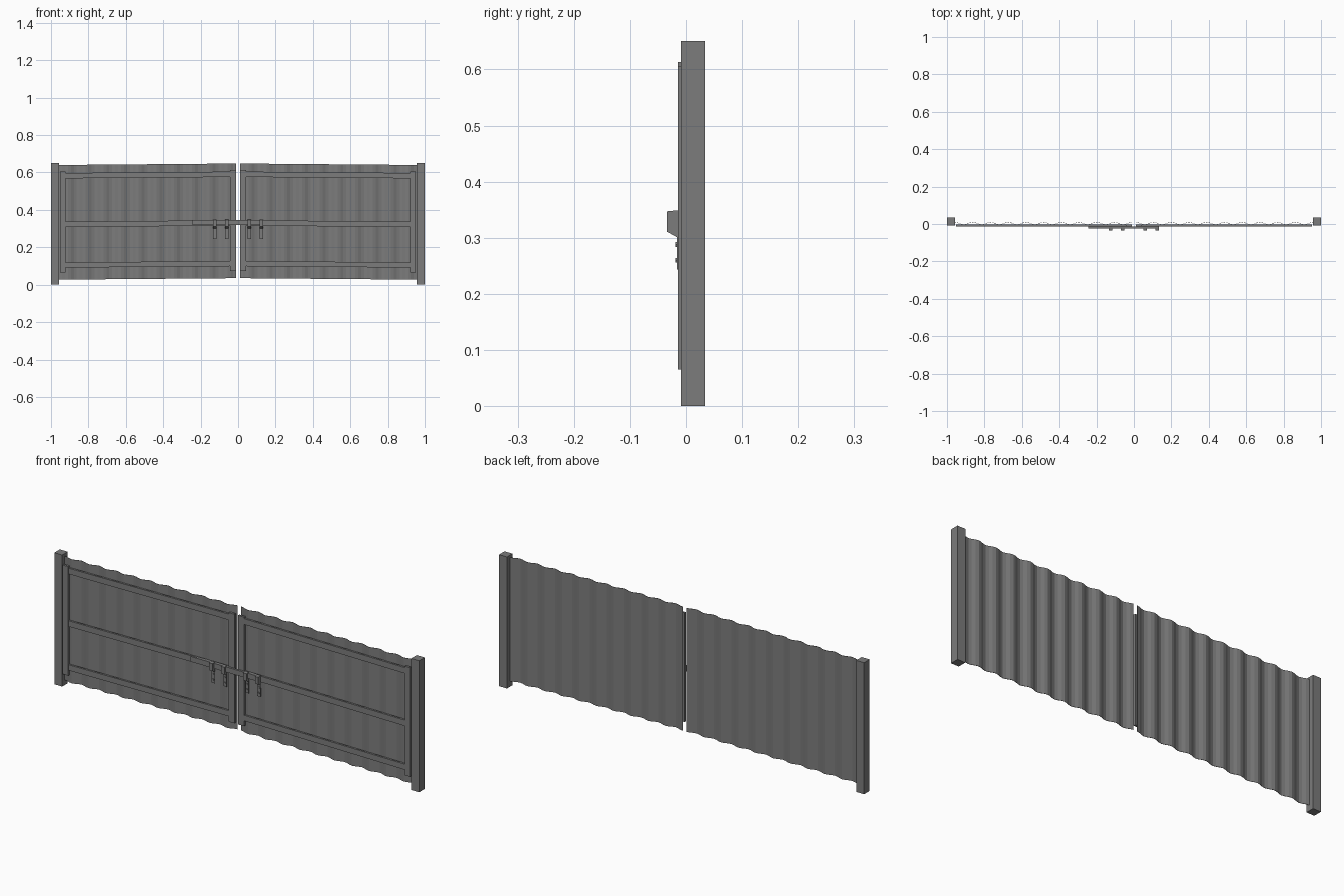
import bpy, bmesh, math

if "Cube" in bpy.data.objects:
    bpy.data.objects.remove(bpy.data.objects["Cube"])

grey = bpy.data.materials.new("steel_grey")
grey.diffuse_color = (0.2, 0.2, 0.2, 1)
grey.use_nodes = True
grey.node_tree.nodes["Principled BSDF"].inputs["Base Color"].default_value = grey.diffuse_color


def finish(bm, name):
    me = bpy.data.meshes.new(name)
    bmesh.ops.recalc_face_normals(bm, faces=bm.faces)
    bm.to_mesh(me)
    bm.free()
    ob = bpy.data.objects.new(name, me)
    bpy.context.collection.objects.link(ob)
    me.materials.append(grey)
    return ob


def add_hexa(bm, x0, x1, y0, y1, z0, z1, lift0=0.0, lift1=0.0):
    """Box whose two x ends can be lifted separately."""
    vs = [bm.verts.new((x, y, z + l)) for x, l in ((x0, lift0), (x1, lift1))
          for y in (y0, y1) for z in (z0, z1)]
    for f in ((0, 1, 3, 2), (4, 6, 7, 5), (0, 4, 5, 1), (2, 3, 7, 6), (0, 2, 6, 4), (1, 5, 7, 3)):
        bm.faces.new([vs[i] for i in f])


def box(name, *a, **k):
    bm = bmesh.new()
    add_hexa(bm, *a, **k)
    return finish(bm, name)


def bolt(name, x, y0, y1, z, r):
    bm = bmesh.new()
    rings = [[bm.verts.new((x + r * math.cos(i * math.pi / 3), y, z + r * math.sin(i * math.pi / 3)))
              for i in range(6)] for y in (y0, y1)]
    for i in range(6):
        j = (i + 1) % 6
        bm.faces.new((rings[0][i], rings[0][j], rings[1][j], rings[1][i]))
    for r_ in rings:
        bm.faces.new(r_)
    return finish(bm, name)


def lift(x):
    # leaves rise slightly toward the middle
    return 0.008 * (1 - abs(x) / 0.96)


for s, side in ((-1, "left"), (1, "right")):
    # Square post
    xs = sorted((s * 0.957, s * 1.0))
    box(side + "_post", *xs, -0.009, 0.034, 0, 0.651)

    # Corrugated sheet
    bm = bmesh.new()
    n, a, b = 60, 0.010, 0.957
    rows = []
    for i in range(n + 1):
        x = s * (a + (b - a) * i / n)
        y = 0.003 + 0.0065 * math.cos(2 * math.pi * i / 6)
        rows.append((bm.verts.new((x, y, 0.027 + lift(x))), bm.verts.new((x, y, 0.640 + lift(x)))))
    for p, q in zip(rows, rows[1:]):
        bm.faces.new((p[0], q[0], q[1], p[1]))
    sheet = finish(bm, side + "_corrugated_sheet")
    m = sheet.modifiers.new("thickness", "SOLIDIFY")
    m.thickness = 0.0015
    m.offset = 0

    # Frame: two stiles and three rails
    for nm, p, q in (("inner", 0.010, 0.042), ("outer", 0.921, 0.952)):
        l = lift(p)
        box(f"{side}_{nm}_stile", *sorted((s * p, s * q)), -0.014, -0.003, 0.065 + l, 0.605 + l)
    for nm, z0, z1 in (("bottom", 0.091, 0.119), ("middle", 0.308, 0.337), ("top", 0.568, 0.597)):
        box(f"{side}_{nm}_rail", s * 0.042, s * 0.921, -0.0125, -0.003, z0, z1,
            lift0=lift(0.042), lift1=lift(0.921))

# Latch brackets: side profile of a hook with a hanging strap
profile = [(-0.014, 0.349), (-0.034, 0.347), (-0.034, 0.311), (-0.016, 0.301),
           (-0.016, 0.243), (-0.013, 0.243)]
for k, x in enumerate((-0.125, -0.06, 0.06, 0.125)):
    bm = bmesh.new()
    ends = [[bm.verts.new((x + d, y, z)) for y, z in profile] for d in (-0.009, 0.009)]
    c = len(profile)
    for i in range(c):
        j = (i + 1) % c
        bm.faces.new((ends[0][i], ends[0][j], ends[1][j], ends[1][i]))
    for e in ends:
        bm.faces.new(e)
    finish(bm, f"latch_bracket_{k}")
    for z in (0.260, 0.288):
        bolt(f"strap_bolt_{k}", x, -0.019, -0.013, z, 0.005)

# Sliding bar across both leaves
box("latch_bar", -0.243, 0.125, -0.024, -0.014, 0.320, 0.346)
